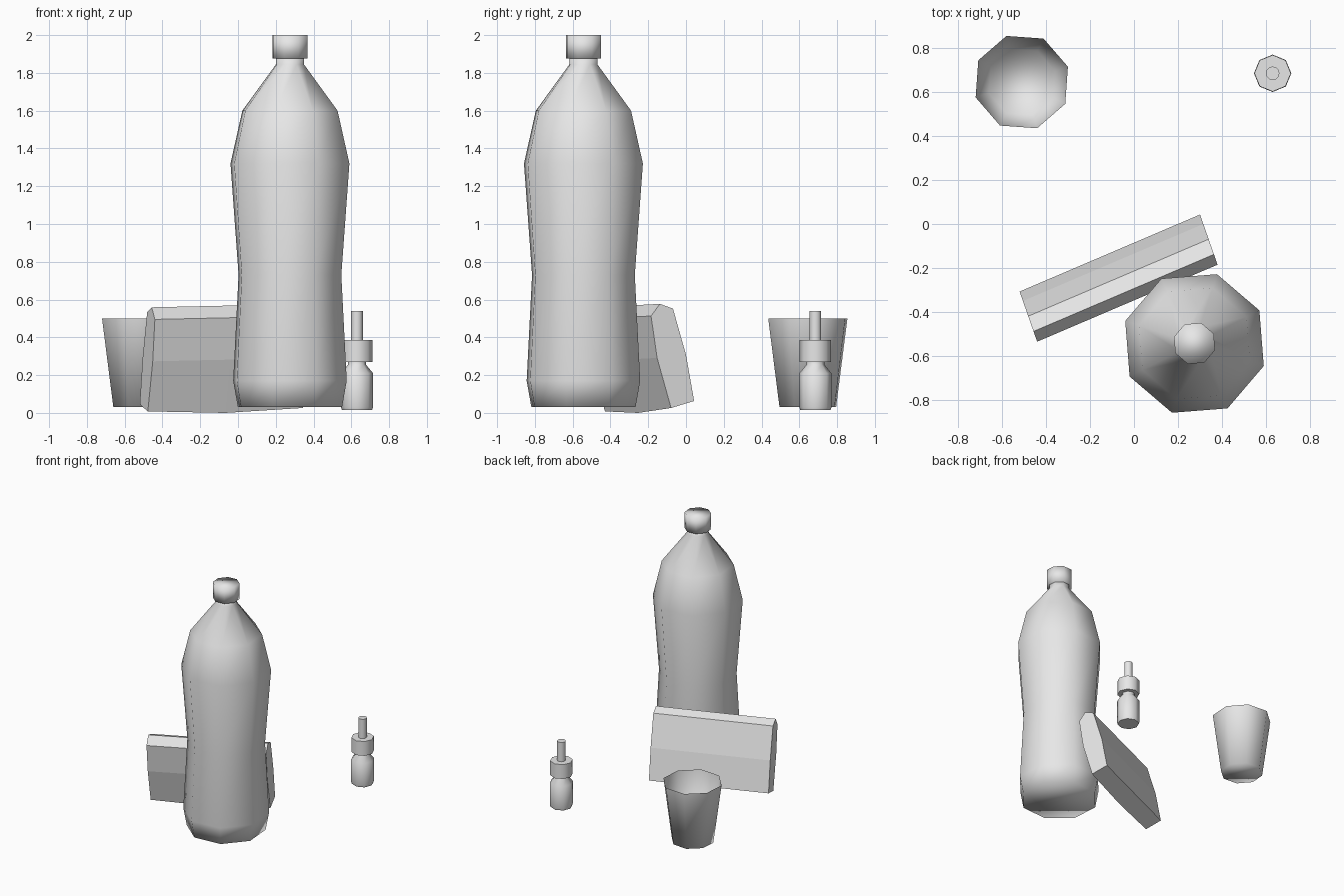
import bpy, bmesh, math
from mathutils import Vector

cube = bpy.data.objects.get("Cube")
if cube:
    bpy.data.objects.remove(cube)

grey = bpy.data.materials.new("plain_grey")
grey.use_nodes = True
grey.diffuse_color = (0.8, 0.8, 0.8, 1)
grey.node_tree.nodes["Principled BSDF"].inputs["Base Color"].default_value = (0.8, 0.8, 0.8, 1)


def make_object(name, bm, smooth=True, sharp_angle=None):
    mesh = bpy.data.meshes.new(name)
    bm.to_mesh(mesh)
    bm.free()
    mesh.materials.append(grey)
    for face in mesh.polygons:
        face.use_smooth = smooth
    if sharp_angle:
        mesh.set_sharp_from_angle(angle=math.radians(sharp_angle))
    obj = bpy.data.objects.new(name, mesh)
    bpy.context.collection.objects.link(obj)
    return obj


def bridge(bm, lower, upper):
    n = len(lower)
    for i in range(n):
        j = (i + 1) % n
        bm.faces.new((lower[i], lower[j], upper[j], upper[i]))


def lathe(name, centre, profile, turn=0, sides=8, top=True, sharp_angle=None):
    """Turn a (radius, height) profile, listed bottom to top, into a solid."""
    bm = bmesh.new()
    angles = [math.radians(turn) + math.tau * i / sides for i in range(sides)]
    rings = [[bm.verts.new((centre[0] + r * math.cos(a), centre[1] + r * math.sin(a), z))
              for a in angles] for r, z in profile]
    for lower, upper in zip(rings, rings[1:]):
        bridge(bm, lower, upper)
    bm.faces.new(rings[0][::-1])
    if top:
        bm.faces.new(rings[-1])
    return make_object(name, bm, sharp_angle=sharp_angle)


# Large bottle with its screw cap
bottle_centre = (0.275, -0.543)
lathe("large_bottle", bottle_centre,
      [(0.29, 0.03), (0.316, 0.17), (0.286, 0.73), (0.331, 1.32),
       (0.265, 1.6), (0.078, 1.845), (0.078, 1.88)], turn=27)
lathe("bottle_cap", bottle_centre, [(0.098, 1.875), (0.098, 2.0)], turn=27)

# Open tapered cup
lathe("cup", (-0.51, 0.645), [(0.158, 0.03), (0.221, 0.5)], turn=18.4, top=False)

# Small dropper bottle: body, collar and stem
dropper_centre = (0.63, 0.685)
lathe("dropper_body", dropper_centre,
      [(0.08, 0.015), (0.085, 0.03), (0.085, 0.21), (0.048, 0.255), (0.048, 0.275)],
      sharp_angle=60)
lathe("dropper_collar", dropper_centre, [(0.083, 0.27), (0.083, 0.385)], sharp_angle=60)
lathe("dropper_stem", dropper_centre, [(0.031, 0.38), (0.031, 0.54)], sides=12, sharp_angle=60)

# Leaning box: a section in (y, z) swept along its length
section = [(-0.138, 0.577), (-0.069, 0.552), (0.0, 0.307), (0.043, 0.063),
           (-0.079, 0.026), (-0.153, 0.291), (-0.185, 0.513)]
length = Vector((-0.82, -0.35, -0.018))
bm = bmesh.new()
rings = []
for t in (0, 0.5, 1):
    ring = [Vector((0.30 - (y - 0.043) * 0.35, y, z)) + length * t for y, z in section]
    if t == 0.5:
        ring[4].z = 0  # the front lower edge sags to the floor
    rings.append([bm.verts.new(p) for p in ring])
for a, b in zip(rings, rings[1:]):
    bridge(bm, a, b)
bm.faces.new(rings[0][::-1])
bm.faces.new(rings[-1])
bmesh.ops.recalc_face_normals(bm, faces=bm.faces)
make_object("leaning_box", bm, smooth=False)
